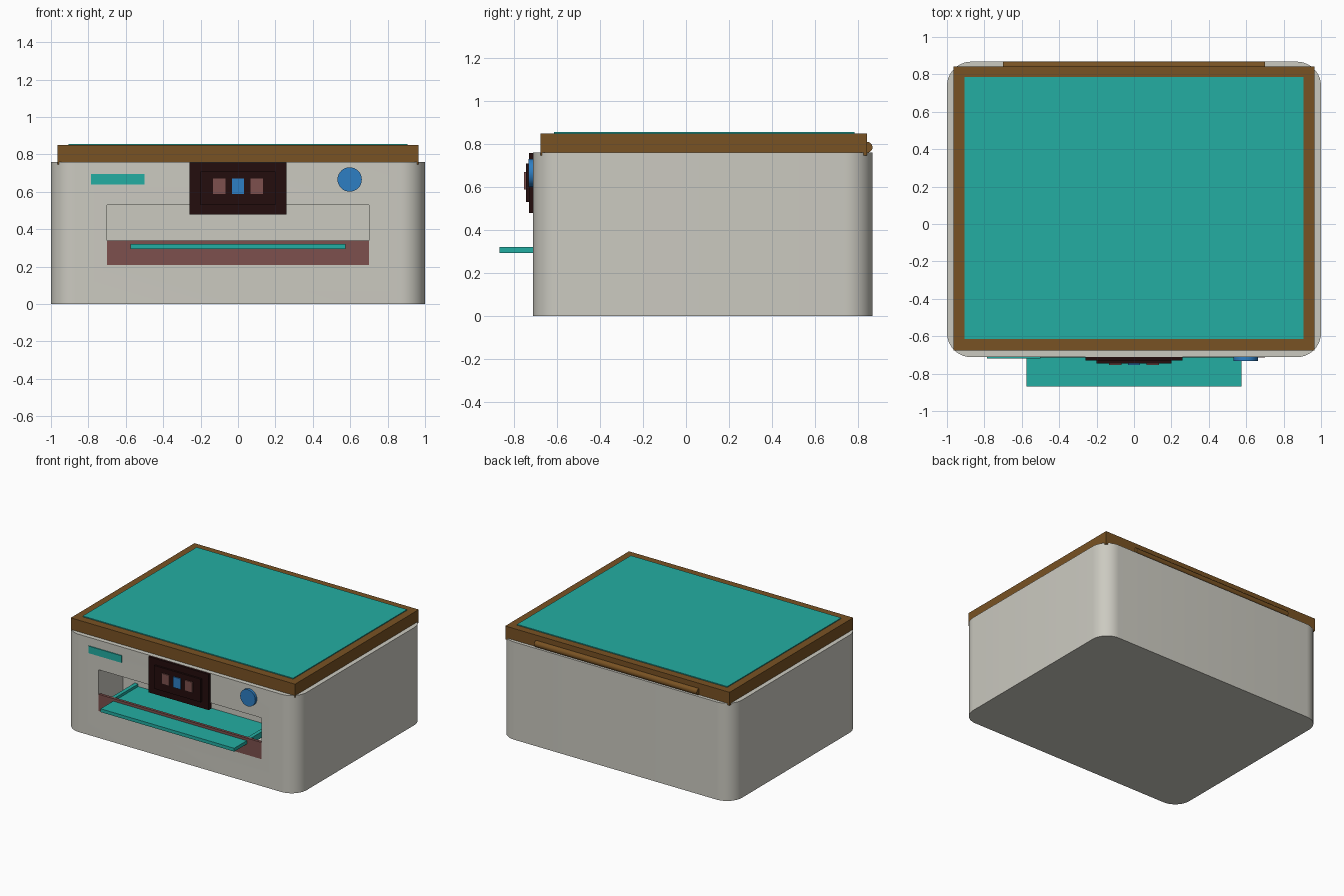
import bpy, bmesh, math
from mathutils import Matrix

if "Cube" in bpy.data.objects:
    bpy.data.objects.remove(bpy.data.objects["Cube"])


def material(name, rgb):
    m = bpy.data.materials.new(name)
    m.diffuse_color = (*rgb, 1)
    m.use_nodes = True
    m.node_tree.nodes["Principled BSDF"].inputs["Base Color"].default_value = m.diffuse_color
    return m


GREY = material("warm_grey", (0.60, 0.59, 0.53))
TEAL = material("teal", (0.017, 0.42, 0.365))
BROWN = material("brown", (0.19, 0.085, 0.017))
DARK = material("dark_maroon", (0.017, 0.004, 0.004))
MAUVE = material("mauve", (0.205, 0.08, 0.074))
BLUE = material("blue", (0.027, 0.21, 0.55))


def finish(name, bm, mat):
    bmesh.ops.recalc_face_normals(bm, faces=bm.faces)
    me = bpy.data.meshes.new(name)
    bm.to_mesh(me)
    bm.free()
    ob = bpy.data.objects.new(name, me)
    bpy.context.collection.objects.link(ob)
    me.materials.append(mat)
    return ob


def box(name, x, y, z, mat, corner=0):
    """Box from (min, max) ranges; corner rounds the upright edges."""
    bm = bmesh.new()
    bmesh.ops.create_cube(bm, size=1)
    for v in bm.verts:
        v.co = [r[0] + (c + 0.5) * (r[1] - r[0]) for c, r in zip(v.co, (x, y, z))]
    if corner:
        up = [e for e in bm.edges
              if abs(e.verts[0].co.z - e.verts[1].co.z) > 0.01]
        bmesh.ops.bevel(bm, geom=up, offset=corner, segments=10,
                        profile=0.5, affect='EDGES')
    return finish(name, bm, mat)


def cylinder(name, centre, radius, length, axis, mat):
    bm = bmesh.new()
    bmesh.ops.create_cone(bm, cap_ends=True, segments=32, radius1=radius,
                          radius2=radius, depth=length)
    turn = Matrix.Rotation(math.pi / 2, 4, 'Y' if axis == 'X' else 'X')
    bmesh.ops.transform(bm, matrix=Matrix.Translation(centre) @ turn, verts=bm.verts)
    ob = finish(name, bm, mat)
    smooth(ob)
    return ob


def smooth(ob):
    bpy.ops.object.select_all(action='DESELECT')
    ob.select_set(True)
    bpy.context.view_layer.objects.active = ob
    bpy.ops.object.shade_smooth_by_angle(angle=math.radians(30))


# Body with rounded corners and the paper opening cut into the front
body = box("body", (-1, 1), (-0.712, 0.868), (0, 0.76), GREY, 0.13)
cutter = box("opening_cutter", (-0.70, 0.70), (-1.0, -0.412), (0.21, 0.53), GREY)
cutter.hide_render = True
cut = body.modifiers.new("opening", 'BOOLEAN')
cut.operation = 'DIFFERENCE'
cut.solver = 'EXACT'
cut.object = cutter
bpy.context.view_layer.objects.active = body
bpy.ops.object.modifier_apply(modifier=cut.name)
bpy.data.objects.remove(cutter)
smooth(body)

# Scanner lid, its top plate and the rear hinge
box("lid", (-0.965, 0.965), (-0.677, 0.843), (0.747, 0.85), BROWN)
box("lid_plate", (-0.905, 0.905), (-0.615, 0.785), (0.84, 0.857), TEAL)
cylinder("hinge", (0, 0.843, 0.785), 0.025, 1.40, 'X', BROWN)

# Output tray with side guides, behind a low front panel
box("opening_panel", (-0.70, 0.70), (-0.713, -0.692), (0.21, 0.34), MAUVE)
box("paper_tray", (-0.575, 0.575), (-0.868, -0.412), (0.294, 0.32), TEAL)
for side, s in (("left", -1), ("right", 1)):
    box("tray_guide_" + side, sorted((s * 0.57, s * 0.60)), (-0.692, -0.412),
        (0.294, 0.34), TEAL)

# Control panel, screen and buttons
box("control_panel", (-0.26, 0.26), (-0.731, -0.70), (0.48, 0.758), DARK)
box("control_screen", (-0.20, 0.20), (-0.745, -0.73), (0.53, 0.71), DARK)
for i, mat in enumerate((MAUVE, BLUE, MAUVE)):
    cx = (i - 1) * 0.10
    box("button_%d" % (i + 1), (cx - 0.033, cx + 0.033), (-0.753, -0.744),
        (0.588, 0.67), mat)

# Front plate and power knob
box("front_plate", (-0.785, -0.50), (-0.719, -0.705), (0.64, 0.695), TEAL)
cylinder("power_knob", (0.597, -0.718, 0.666), 0.065, 0.03, 'Y', BLUE)
